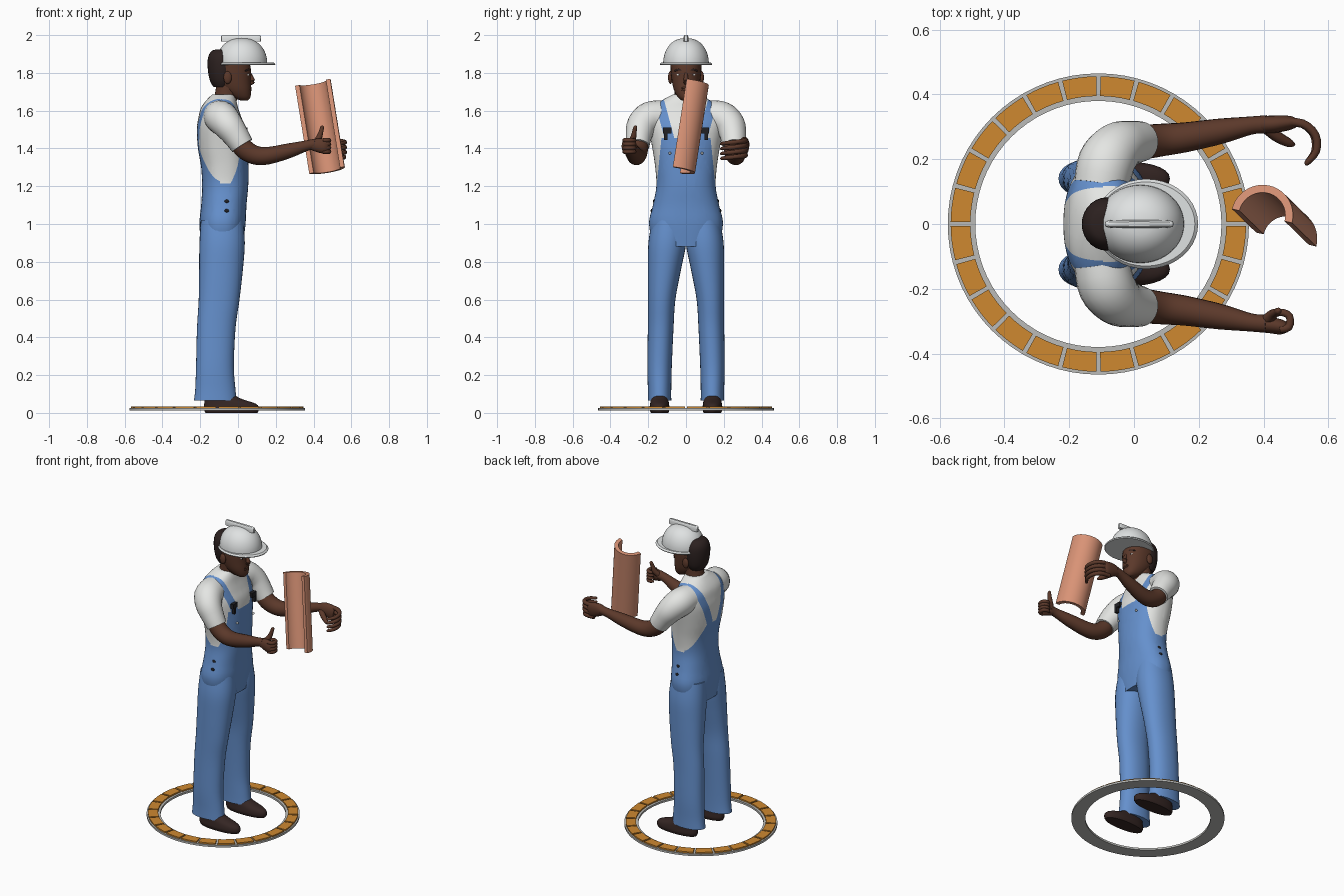
import bpy, bmesh, math
from mathutils import Vector, Matrix

if "Cube" in bpy.data.objects:
    bpy.data.objects.remove(bpy.data.objects["Cube"])


def material(name, r, g, b):
    m = bpy.data.materials.new(name)
    m.use_nodes = True
    m.diffuse_color = (r, g, b, 1)
    node = m.node_tree.nodes["Principled BSDF"]
    node.inputs["Base Color"].default_value = (r, g, b, 1)
    node.inputs["Roughness"].default_value = 0.7
    return m


BLUE = material("denim blue", .13, .28, .61)
SHIRT = material("shirt white", .78, .79, .77)
HELMET = material("helmet white", .74, .76, .76)
SKIN = material("brown skin", .105, .04, .023)
HAIR = material("dark hair", .025, .015, .014)
SHOE = material("shoe leather", .035, .019, .017)
ORANGE = material("orange brick", .62, .25, .03)
GREY = material("grey mortar", .5, .5, .48)
CLAY = material("clay", .69, .29, .18)
BLACK = material("black metal", .015, .015, .018)


def finish(name, bm, mats, angle=40):
    bmesh.ops.recalc_face_normals(bm, faces=bm.faces)
    me = bpy.data.meshes.new(name)
    bm.to_mesh(me)
    bm.free()
    for m in mats:
        me.materials.append(m)
    me.shade_smooth()
    me.set_sharp_from_angle(angle=math.radians(angle))
    ob = bpy.data.objects.new(name, me)
    bpy.context.collection.objects.link(ob)
    return ob


def spline(rows, steps):
    """Smooth curve through rows of numbers."""
    out = []
    for i in range(len(rows) - 1):
        p0, p1, p2, p3 = (rows[min(max(j, 0), len(rows) - 1)] for j in range(i - 1, i + 3))
        for s in range(steps):
            t = s / steps
            out.append([b + .5 * t * (c - a + t * (2*a - 5*b + 4*c - d + t * (3*(b - c) + d - a)))
                        for a, b, c, d in zip(p0, p1, p2, p3)])
    out.append(list(rows[-1]))
    return out


def loft_mesh(rows, n=24, steps=4, level=False, power=2.0):
    """Skin through rows (x, y, z, radius a, radius b); level keeps rings horizontal."""
    bm = bmesh.new()
    rows = spline(rows, steps)
    rings = []
    for i, (x, y, z, a, b) in enumerate(rows):
        u, v = Vector((1, 0, 0)), Vector((0, 1, 0))
        if not level:
            t = Vector(rows[min(i + 1, len(rows) - 1)][:3]) - Vector(rows[max(i - 1, 0)][:3])
            u = t.cross(Vector((0, .05, 1))).normalized()
            v = u.cross(t).normalized()
        ring = []
        for k in range(n):
            c, s = math.cos(math.tau * k / n), math.sin(math.tau * k / n)
            c = math.copysign(abs(c) ** (2 / power), c)
            s = math.copysign(abs(s) ** (2 / power), s)
            ring.append(bm.verts.new(Vector((x, y, z)) + u * a * c + v * b * s))
        rings.append(ring)
    for r, q in zip(rings, rings[1:]):
        for k in range(n):
            bm.faces.new((r[k], r[(k + 1) % n], q[(k + 1) % n], q[k]))
    bm.faces.new(rings[0])
    bm.faces.new(rings[-1])
    return bm


def loft(name, rows, mat, angle=50, **kw):
    return finish(name, loft_mesh(rows, **kw), [mat], angle)


def tube(name, pts, mat, n=16, steps=4):
    return loft(name, [(*p, p[3]) for p in pts], mat, 70, n=n, steps=steps)


def flip(rows, side):
    return [(r[0], r[1] * side, *r[2:]) for r in rows]


def box(name, loc, size, mat):
    bm = bmesh.new()
    bmesh.ops.create_cube(bm, size=1, matrix=Matrix.Translation(loc) @ Matrix.Diagonal((*size, 1)))
    return finish(name, bm, [mat], 30)


def ball(name, loc, size, mat):
    bm = bmesh.new()
    bmesh.ops.create_uvsphere(bm, u_segments=14, v_segments=8, radius=1,
                              matrix=Matrix.Translation(loc) @ Matrix.Diagonal((*size, 1)))
    return finish(name, bm, [mat], 60)


def arc_block(name, r0, r1, z0, z1, a0, a1, n, mat, matrix=Matrix()):
    """Curved block between two radii; a full turn closes into a ring."""
    bm = bmesh.new()
    full = a1 - a0 > 6.28
    secs = []
    for i in range(n if full else n + 1):
        a = a0 + (a1 - a0) * i / n
        secs.append([bm.verts.new(matrix @ Vector((r * math.cos(a), r * math.sin(a), z)))
                     for r, z in ((r0, z0), (r1, z0), (r1, z1), (r0, z1))])
    for s, q in zip(secs, secs[1:] + (secs[:1] if full else [])):
        for k in range(4):
            bm.faces.new((s[k], s[(k + 1) % 4], q[(k + 1) % 4], q[k]))
    if not full:
        bm.faces.new(secs[0])
        bm.faces.new(secs[-1])
    return finish(name, bm, [mat], 35)


# Brick ring on the ground
centre = Matrix.Translation((-.11, 0, 0))
arc_block("ring_base", .38, .465, .012, .025, 0, math.tau, 72, GREY, centre)
step = math.tau / 24
for i in range(24):
    arc_block("ring_brick", .395, .456, .02, .034, i * step + .014, (i + 1) * step - .014, 4, ORANGE, centre)

# Torso: shirt with bib, back panel and straps cut into the surface
bm = loft_mesh([(-.085, 0, .88, .11, .17), (-.082, 0, 1.0, .122, .196), (-.075, 0, 1.1, .12, .175),
                (-.068, 0, 1.2, .122, .157), (-.07, 0, 1.3, .125, .163), (-.08, 0, 1.4, .132, .178),
                (-.088, 0, 1.5, .13, .196), (-.095, 0, 1.56, .115, .2), (-.098, 0, 1.61, .1, .182),
                (-.09, 0, 1.65, .082, .135), (-.078, 0, 1.685, .06, .07)],
               n=48, steps=4, level=True, power=2.3)


def front_strap(z):
    return .1 + (z - 1.5) * .27


def back_strap(z):
    return .045 + (z - 1.4) * .36


def is_blue(c):
    y, z = abs(c.y), c.z
    if z < 1.215:
        return True
    if c.x > -.095:
        return y < .13 + (1.455 - z) * .1 if z < 1.455 else abs(y - front_strap(z)) < .026
    return y < .071 + (1.4 - z) * .48 if z < 1.4 else abs(y - back_strap(z)) < .026


cuts = [((0, 0, z), (0, 0, 1)) for z in (1.215, 1.4, 1.455)] + [((-.095, 0, 0), (1, 0, 0))]
for side in (1, -1):
    for y, z, slope in ((.13, 1.455, -.1), (.126, 1.5, .27), (.074, 1.5, .27),
                        (.071, 1.4, -.48), (.071, 1.4, .36), (.019, 1.4, .36)):
        cuts.append(((0, side * y, z), (0, side, -slope)))
for co, no in cuts:
    bmesh.ops.bisect_plane(bm, geom=bm.verts[:] + bm.edges[:] + bm.faces[:], plane_co=co, plane_no=no, dist=1e-5)
for f in bm.faces:
    f.material_index = 0 if is_blue(f.calc_center_median()) else 1
finish("torso", bm, [BLUE, SHIRT], 60)

# Paired legs, shoes, sleeves, arms and fittings
for side, word in ((1, "left"), (-1, "right")):
    loft(word + "_trouser_leg", flip([
        (-.085, .09, 1.02, .112, .09), (-.084, .099, .9, .12, .1), (-.09, .114, .76, .116, .088),
        (-.1, .129, .6, .108, .073), (-.115, .134, .45, .102, .068), (-.122, .14, .25, .1, .065),
        (-.12, .14, .13, .106, .062), (-.12, .14, .065, .113, .062)], side), BLUE, n=32, level=True, power=2.15)
    loft(word + "_shoe", flip([
        (-.035, .14, 0, .138, .046), (-.035, .14, .02, .146, .053), (-.042, .14, .048, .137, .05),
        (-.085, .14, .08, .09, .045), (-.12, .14, .13, .06, .04)], side), SHOE, n=28, level=True, power=2.2)
    tube(word + "_sleeve", flip([
        (-.1, .12, 1.57, .085), (-.085, .19, 1.56, .088), (-.05, .235, 1.52, .08),
        (-.01, .25, 1.465, .069), (.022, .255, 1.415, .062)], side), SHIRT, n=24)
    tube(word + "_arm", flip([
        (-.01, .25, 1.46, .05), (.03, .253, 1.4, .053), (.09, .26, 1.365, .05), (.16, .268, 1.362, .046),
        (.27, .287, 1.388, .039), (.36, .304, 1.414, .028), (.41, .308, 1.424, .028)], side), SKIN, n=20)
    box(word + "_buckle", (.04, side * .1, 1.495), (.022, .045, .03), BLACK)
    box(word + "_buckle_clip", (.046, side * .108, 1.463), (.02, .018, .035), BLACK)
    ball(word + "_bib_button", (.054, side * .085, 1.375), (.008, .007, .007), HELMET)
    for z in (1.12, 1.07):
        ball(word + "_hip_button", (-.06, side * (.169 + (1.12 - z) * .25), z), (.012, .006, .009), BLACK)
    # Ears and eyes
    ball(word + "_ear", (-.055, side * .083, 1.775), (.022, .012, .034), SKIN)
    ball(word + "_eye", (.047, side * .035, 1.79), (.012, .015, .008), SHIRT)
    ball(word + "_pupil", (.057, side * .034, 1.79), (.004, .006, .007), BLACK)
    tube(word + "_eyebrow", [(.06, side * .014, 1.81, .006), (.054, side * .036, 1.817, .007),
                             (.038, side * .06, 1.81, .004)], HAIR, n=8)

# Cupped left hand
loft("left_palm", [(.39, .307, 1.42, .025, .028), (.43, .308, 1.42, .027, .042),
                   (.48, .312, 1.408, .022, .048), (.5, .31, 1.405, .014, .04)], SKIN, n=16)
for i in range(4):
    z, r = 1.443 - i * .026, .004 * (i == 3)
    tube("left_finger", [(.46, .315, z, .013), (.52, .31, z - .003, .0135), (.56 - r, .275, z - .008, .0125),
                         (.563 - r, .225, z - .013, .0115), (.535, .19, z - .018, .009), (.528, .184, z - .019, .003)],
         SKIN, n=10, steps=3)
tube("left_thumb", [(.41, .295, 1.41, .018), (.445, .268, 1.39, .017), (.48, .25, 1.37, .013), (.495, .245, 1.36, .005)],
     SKIN, n=10)

# Gripping right hand with raised thumb
loft("right_palm", [(.39, -.308, 1.42, .025, .028), (.42, -.312, 1.417, .025, .036),
                    (.455, -.318, 1.413, .023, .04), (.475, -.318, 1.412, .014, .032)], SKIN, n=16)
for i in range(4):
    z = 1.443 - i * .02
    tube("right_finger", [(.45, -.325, z, .012), (.478, -.318, z, .0125), (.48, -.285, z, .0115),
                          (.455, -.273, z, .011), (.435, -.283, z, .006)], SKIN, n=10, steps=3)
tube("right_thumb", [(.405, -.3, 1.425, .018), (.428, -.28, 1.455, .016), (.44, -.273, 1.49, .012),
                     (.446, -.268, 1.513, .01), (.448, -.267, 1.521, .003)], SKIN, n=10)

# Head, neck and face
tube("neck", [(-.08, 0, 1.6, .068), (-.065, 0, 1.67, .06), (-.05, 0, 1.75, .062)], SKIN, n=24)
loft("head", [(.032, 0, 1.655, .022, .024), (.016, 0, 1.672, .05, .044), (-.008, 0, 1.71, .077, .064),
              (-.028, 0, 1.76, .096, .075), (-.038, 0, 1.82, .106, .081), (-.045, 0, 1.87, .1, .08),
              (-.05, 0, 1.91, .07, .055)], SKIN, n=32, level=True, power=2.2)
tube("nose", [(.058, 0, 1.805, .008), (.07, 0, 1.778, .011), (.075, 0, 1.755, .015), (.062, 0, 1.742, .008)], SKIN, n=12)
for z in (1.72, 1.71):
    ball("lip", (.063, 0, z), (.01, .025, .007), SKIN)
loft("hair", [(-.085, 0, 1.725, .045, .055), (-.083, 0, 1.76, .066, .073), (-.083, 0, 1.82, .077, .082),
              (-.085, 0, 1.88, .074, .078), (-.09, 0, 1.915, .05, .055), (-.09, 0, 1.925, .02, .03)],
     HAIR, n=28, level=True)

# Hard hat
dome = [(.02, 0, 1.85 + .134 * math.sin(a), .135 * math.cos(a) ** .85, .121 * math.cos(a) ** .85)
        for a in (math.radians(d) for d in range(0, 90, 11))]
loft("helmet_dome", dome, HELMET, n=40, steps=2, level=True)
loft("helmet_brim", [(.038, 0, 1.841, .157, .135), (.038, 0, 1.847, .16, .139), (.036, 0, 1.856, .152, .13)],
     HELMET, 35, n=40, steps=2, level=True)
loft("helmet_ridge", [(.016, 0, 1.965, .105, .013), (.016, 0, 1.992, .106, .012), (.016, 0, 2.0, .1, .007)],
     HELMET, 40, n=24, steps=2, level=True, power=5)

# Curved roof tile
top, bottom = Vector((.395, .025, 1.75)), Vector((.47, -.048, 1.285))
az = (top - bottom).normalized()
ax = Vector((.19, -.045, .03))
ax = (ax - az * ax.dot(az)).normalized()
frame = Matrix((ax, az.cross(ax), az)).transposed().to_4x4()
half = (top - bottom).length / 2
arc_block("roof_tile", .073, .097, -half, half, 0, math.pi, 24, CLAY,
          Matrix.Translation((top + bottom) / 2) @ frame)
